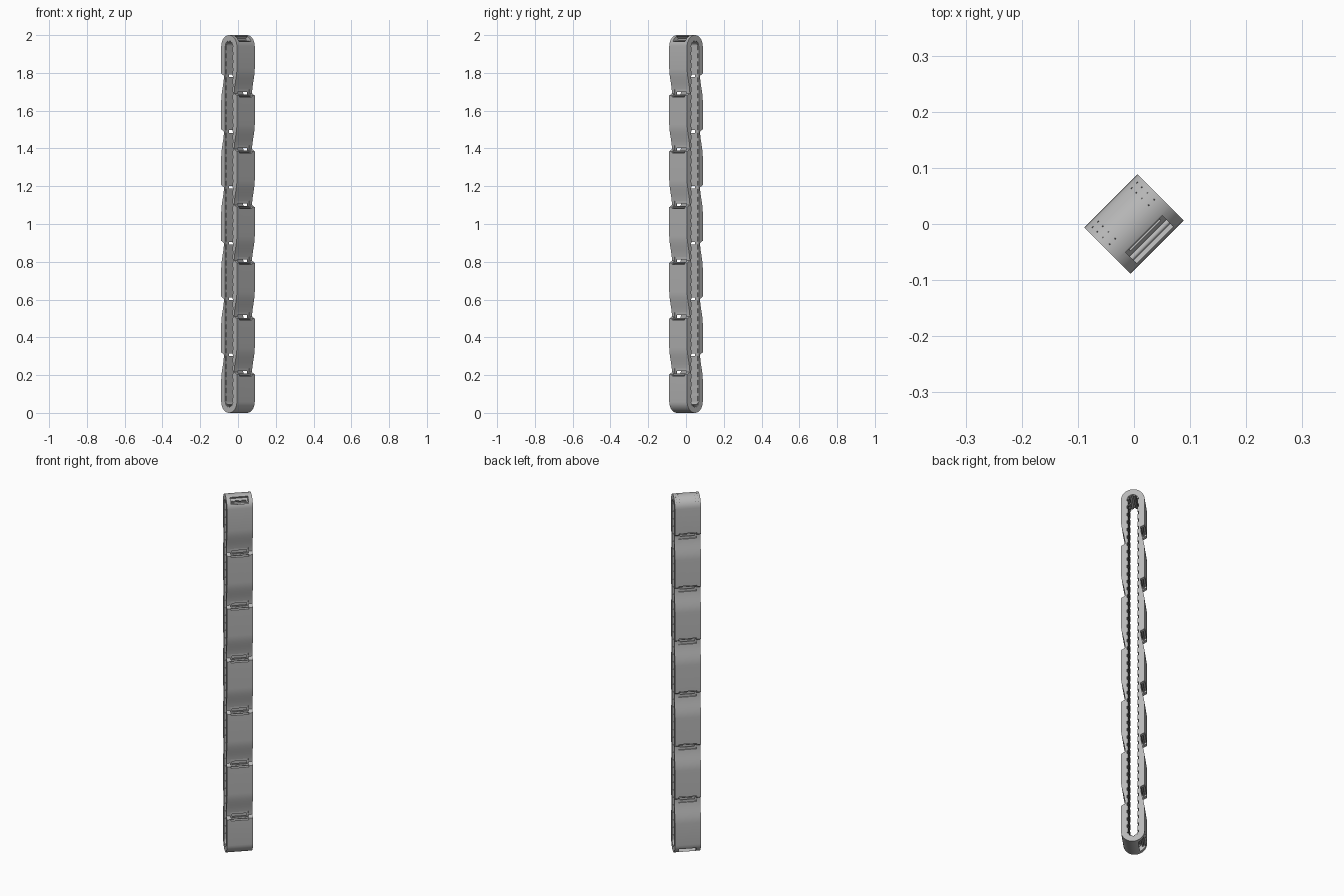
import bpy, bmesh
from math import pi, sin, cos, radians
from mathutils import Matrix, Vector

if "Cube" in bpy.data.objects:
    bpy.data.objects.remove(bpy.data.objects["Cube"])

R = 0.0585              # outer radius of the rounded ends
HALF = 0.067            # half width of the belt
THICK = 0.03            # belt thickness
LENGTH = 2 - 2 * R      # straight run
ARC = pi * R
LOOP = 2 * (LENGTH + ARC)
LINKS = 14
PITCH = LOOP / LINKS
TAPER, STEP, RECESS = 0.13, 0.012, 0.02
TURN = Matrix.Rotation(radians(-45), 4, 'Z')
notches = [0.25 + k * PITCH for k in range(LINKS)]


def material(name, value):
    m = bpy.data.materials.new(name)
    m.use_nodes = True
    colour = (value, value, value, 1)
    m.diffuse_color = colour
    m.node_tree.nodes["Principled BSDF"].inputs["Base Color"].default_value = colour
    return m


grey = material("light grey", 0.48)
dark = material("dark grey", 0.12)


def frame(s):
    """Local axes (outward, across, along) at distance s round the loop."""
    s %= LOOP
    if s < LENGTH:
        a, zc = 0, 2 - R - s
    elif s < LENGTH + ARC:
        a, zc = -(s - LENGTH) / R, R
    elif s < 2 * LENGTH + ARC:
        a, zc = -pi, R + s - LENGTH - ARC
    else:
        a, zc = -pi - (s - 2 * LENGTH - ARC) / R, 2 - R
    c, d = cos(a), sin(a)
    return Matrix(((c, 0, d, R * c), (0, -1, 0, 0),
                   (d, 0, -c, zc + R * d), (0, 0, 0, 1)))


def on_cap(s):
    s %= LOOP / 2
    return s > LENGTH


def finish(name, bm, mat):
    bmesh.ops.recalc_face_normals(bm, faces=bm.faces)
    bm.transform(TURN)
    mesh = bpy.data.meshes.new(name)
    bm.to_mesh(mesh)
    bm.free()
    mesh.materials.append(mat)
    ob = bpy.data.objects.new(name, mesh)
    bpy.context.scene.collection.objects.link(ob)
    return ob


def add_box(bm, s, centre, size):
    m = frame(s) @ Matrix.Translation(centre) @ Matrix.Diagonal((*size, 1))
    bmesh.ops.create_cube(bm, size=1, matrix=m)


def activate(ob):
    bpy.ops.object.select_all(action='DESELECT')
    ob.select_set(True)
    bpy.context.view_layer.objects.active = ob


def cut(target, cutter):
    activate(target)
    cutter.hide_render = True
    mod = target.modifiers.new("cut", 'BOOLEAN')
    mod.operation = 'DIFFERENCE'
    mod.solver = 'EXACT'
    mod.object = cutter
    bpy.ops.object.modifier_apply(modifier=mod.name)
    bpy.data.objects.remove(cutter)


def recess(s):
    """Each link narrows smoothly towards the notch, then steps out."""
    for n in notches:
        if on_cap(n):
            continue
        if n - TAPER <= s <= n:
            t = 1 - (n - s) / TAPER
            return RECESS * t * t * (3 - 2 * t)
        if n < s < n + STEP:
            return RECESS * (1 - (s - n) / STEP)
    return 0


# Belt: closed loop with scalloped links outside and a plain wall inside
stations = []
for start in (LENGTH, 2 * LENGTH + ARC):
    stations += [start + ARC * i / 16 for i in range(17)]
for n in notches:
    if not on_cap(n):
        stations += [n - TAPER + TAPER * i / 8 for i in range(9)] + [n + STEP]
stations = sorted(s for s in stations if s < LOOP - 0.0001) + [0]
bm = bmesh.new()
rings = []
for s in stations:
    f = frame(s)
    rings.append([bm.verts.new(f @ Vector((depth, v, 0)))
                  for depth, v in ((-recess(s), -HALF), (-recess(s), HALF),
                                   (-THICK, HALF), (-THICK, -HALF))])
for a, b in zip(rings, rings[1:] + rings[:1]):
    for i in range(4):
        j = (i + 1) % 4
        bm.faces.new((a[i], a[j], b[j], b[i]))
belt = finish("belt_loop", bm, grey)

# Pockets at the notches, each with a slot through the wall
pockets, slots = bmesh.new(), bmesh.new()
for n in notches:
    add_box(pockets, n, (-0.002, 0, 0), (0.044, 0.092, 0.04))
    add_box(slots, n, (-0.0275, 0, 0), (0.035, 0.076, 0.014))
cut(belt, finish("pocket_cutter", pockets, grey))
cut(belt, finish("slot_cutter", slots, grey))
activate(belt)
bpy.ops.object.shade_smooth_by_angle(angle=radians(25))

# Hinge pins across the pockets
bm = bmesh.new()
for n in notches:
    m = frame(n) @ Matrix.Translation((-0.015, 0, 0.013)) @ Matrix.Rotation(pi / 2, 4, 'X')
    bmesh.ops.create_cone(bm, cap_ends=True, segments=10, radius1=0.005,
                          radius2=0.005, depth=0.096, matrix=m)
pins = finish("hinge_pins", bm, grey)
activate(pins)
bpy.ops.object.shade_smooth_by_angle(angle=radians(40))

# Drive teeth along the inner wall
bm = bmesh.new()
for n in notches:
    for j in range(7):
        s = n + (j + 0.5) * PITCH / 7
        add_box(bm, s, (-THICK - 0.002, 0, 0),
                (0.007, 2 * HALF - 0.008, 0.011 if on_cap(s) else 0.025))
finish("inner_teeth", bm, grey)

# Small studs on the top end
bm = bmesh.new()
for side in (-1, 1):
    for v in (0.042, 0.056):
        for i in range(4):
            s = 2 * LENGTH + ARC + 0.035 + i * 0.017
            add_box(bm, s, (0, side * v, 0), (0.001, 0.003, 0.003))
finish("top_studs", bm, dark)
